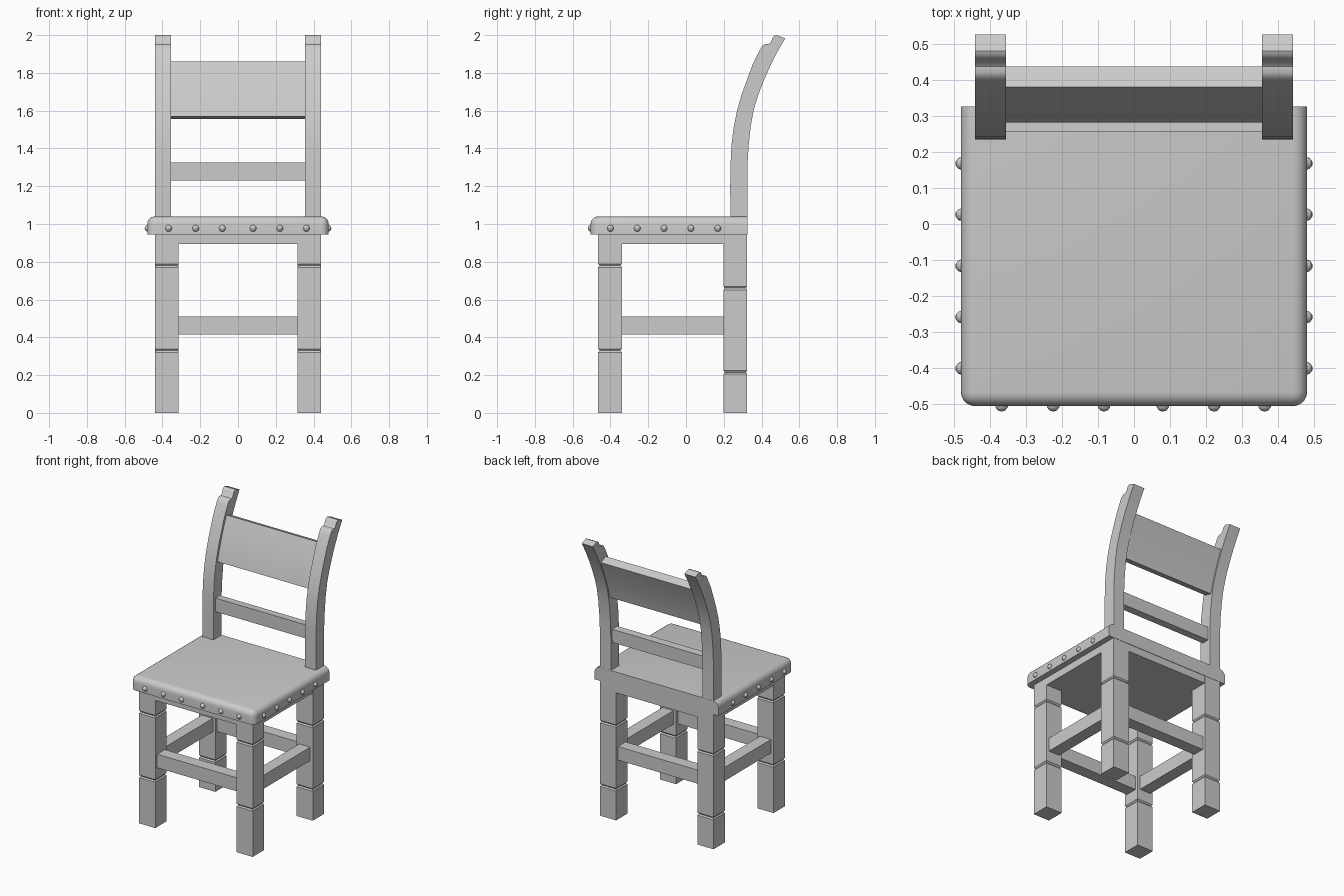
import bpy, bmesh
from mathutils import Matrix

if "Cube" in bpy.data.objects:
    bpy.data.objects.remove(bpy.data.objects["Cube"])


def finish(name, bm, smooth=False):
    bmesh.ops.recalc_face_normals(bm, faces=bm.faces)
    me = bpy.data.meshes.new(name)
    bm.to_mesh(me)
    bm.free()
    ob = bpy.data.objects.new(name, me)
    bpy.context.collection.objects.link(ob)
    if smooth:
        bpy.ops.object.select_all(action='DESELECT')
        ob.select_set(True)
        bpy.context.view_layer.objects.active = ob
        bpy.ops.object.shade_smooth_by_angle(angle=0.6)
    return ob


def box_bm(x0, x1, y0, y1, z0, z1):
    bm = bmesh.new()
    m = Matrix.Translation(((x0 + x1) / 2, (y0 + y1) / 2, (z0 + z1) / 2))
    m = m @ Matrix.Diagonal((x1 - x0, y1 - y0, z1 - z0, 1))
    bmesh.ops.create_cube(bm, size=1, matrix=m)
    return bm


def box(name, *b):
    return finish(name, box_bm(*b))


def extrude_x(name, profile, x0, x1, smooth=True):
    """Closed (y, z) profile extruded along x."""
    bm = bmesh.new()
    f = bm.faces.new([bm.verts.new((x0, y, z)) for y, z in profile])
    r = bmesh.ops.extrude_face_region(bm, geom=[f])
    vs = [v for v in r['geom'] if isinstance(v, bmesh.types.BMVert)]
    bmesh.ops.translate(bm, verts=vs, vec=(x1 - x0, 0, 0))
    return finish(name, bm, smooth)


def leg(name, cx, cy, grooves, top):
    """Square leg with shallow V grooves at the given heights."""
    h, d, g = 0.0625, 0.007, 0.009
    rings = [(0, h)]
    for z in grooves:
        rings += [(z - g, h), (z, h - d), (z + g, h)]
    rings.append((top, h))
    bm = bmesh.new()
    loops = [[bm.verts.new((cx + sx * r, cy + sy * r, z))
              for sx, sy in ((-1, -1), (1, -1), (1, 1), (-1, 1))] for z, r in rings]
    for a, b in zip(loops, loops[1:]):
        for i in range(4):
            j = (i + 1) % 4
            bm.faces.new((a[i], a[j], b[j], b[i]))
    bm.faces.new(loops[0][::-1])
    bm.faces.new(loops[-1])
    finish(name, bm)


# Curved back post, front edge upwards then back edge downwards
POST = [(.235, 1.03), (.234, 1.2), (.236, 1.32), (.241, 1.42), (.252, 1.51), (.27, 1.6),
        (.296, 1.69), (.325, 1.77), (.353, 1.845), (.38, 1.9), (.393, 1.925), (.405, 1.945),
        (.42, 1.953), (.437, 1.953), (.449, 1.962), (.458, 1.985), (.468, 1.996), (.48, 2.0),
        (.525, 1.983), (.483, 1.91), (.441, 1.825), (.41, 1.755), (.383, 1.685), (.36, 1.61),
        (.343, 1.52), (.332, 1.42), (.326, 1.32), (.325, 1.2), (.325, 1.03)]

# Legs, posts and side stretchers, mirrored left and right
for s, side in ((-1, "left"), (1, "right")):
    leg("front_leg_" + side, s * .3775, -.4025, (.33, .78), .95)
    leg("back_leg_" + side, s * .3775, .2615, (.215, .66), .95)
    extrude_x("back_post_" + side, POST, s * .355, s * .44)
    xs = sorted((s * .335, s * .42))
    box("side_stretcher_" + side, *xs, -.345, .205, .415, .51)

# Front and back stretchers
box("front_stretcher", -.32, .32, -.445, -.36, .415, .51)
box("back_stretcher", -.32, .32, .219, .304, .415, .51)

# Frame under the seat
box("seat_frame", -.439, .439, -.464, .323, .893, .95)

# Cushioned seat, rounded on front and sides, flat at the back
bm = box_bm(-.48, .48, -.505, .326, .945, 1.04)
edges = []
for e in bm.edges:
    a, b = (v.co for v in e.verts)
    mid = (a + b) / 2
    top = mid.z > 1.03 and mid.y < .3
    corner = abs(a.z - b.z) > .01 and mid.y < 0
    if top or corner:
        edges.append(e)
bmesh.ops.bevel(bm, geom=edges, offset=.04, segments=5, profile=.5, affect='EDGES')
finish("seat", bm, True)

# Upper curved slat and lower rail
SLAT = [(.281, 1.57), (.299, 1.64), (.322, 1.71), (.349, 1.785), (.38, 1.86),
        (.436, 1.838), (.405, 1.765), (.377, 1.69), (.353, 1.62), (.336, 1.556)]
extrude_x("back_slat", SLAT, -.36, .36)
extrude_x("back_rail", [(.256, 1.23), (.256, 1.325), (.31, 1.323), (.309, 1.23)], -.36, .36, False)

# Upholstery nails
spots = [(x, -.502) for x in (-.367, -.224, -.083, .08, .222, .362)]
for s in (-1, 1):
    spots += [(s * .477, y) for y in (-.4, -.258, -.116, .026, .168)]
bm = bmesh.new()
for x, y in spots:
    bmesh.ops.create_uvsphere(bm, u_segments=10, v_segments=8, radius=.018,
                              matrix=Matrix.Translation((x, y, .977)))
finish("seat_nails", bm, True)
